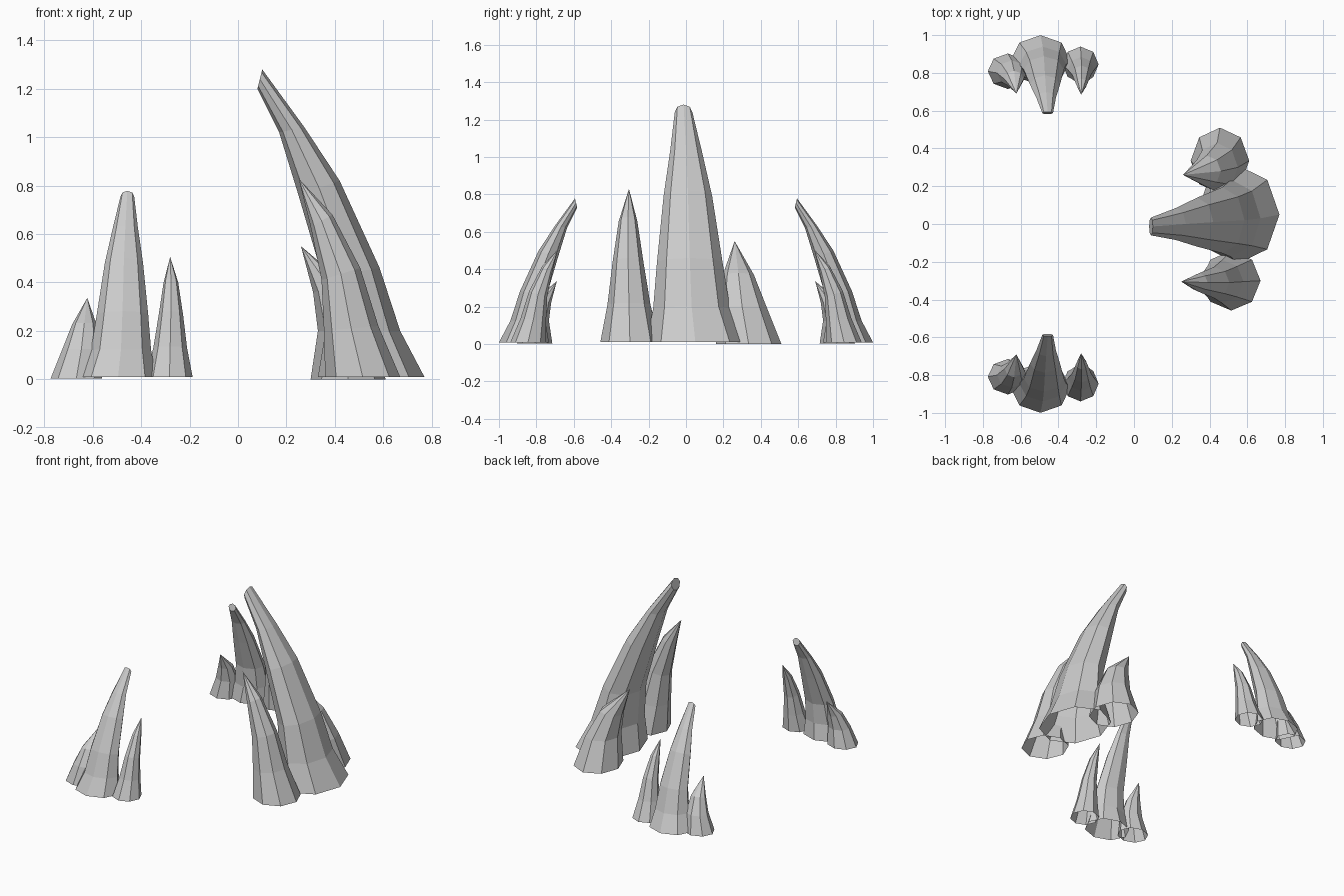
import bpy, bmesh, math
from mathutils import Matrix

cube = bpy.data.objects.get("Cube")
if cube:
    bpy.data.objects.remove(cube, do_unlink=True)

stone = bpy.data.materials.new("pale grey stone")
stone.use_nodes = True
GREY = (0.6, 0.6, 0.6, 1)
stone.diffuse_color = GREY
stone.node_tree.nodes["Principled BSDF"].inputs["Base Color"].default_value = GREY

SIDES = 8

# Each ring: outer x, outer z, inner x, inner z, centre y, half width in y
MAIN = [(.77, .01, .33, .01, .05, .26), (.67, .2, .36, .19, .03, .205),
        (.585, .46, .35, .42, .02, .175), (.42, .82, .25, .76, .01, .13),
        (.275, 1.04, .17, 1.02, 0, .085), (.1, 1.28, .08, 1.2, -.013, .047)]
LOW = [(.61, 0, .3, 0, .335, .175), (.55, .2, .33, .2, .3, .13),
       (.46, .38, .31, .36, .28, .083), (.26, .55, .26, .55, .26, 0)]
MIDDLE = [(.67, .01, .36, .01, -.3, .158), (.58, .22, .355, .2, -.305, .115),
          (.505, .46, .345, .41, -.31, .083), (.39, .68, .3, .63, -.31, .05),
          (.25, .83, .25, .83, -.305, 0)]


def spike(name, rings, matrix):
    """Loft tilted rings into a leaning spike that is open underneath."""
    bm = bmesh.new()
    loops = []
    for ox, oz, ix, iz, cy, ry in rings:
        if ry == 0:
            loops.append([bm.verts.new((ox, cy, oz))])
            continue
        loop = []
        for i in range(SIDES):
            a = math.tau * i / SIDES
            t = (1 + math.cos(a)) / 2
            loop.append(bm.verts.new((ix + (ox - ix) * t, cy + ry * math.sin(a),
                                      iz + (oz - iz) * t)))
        loops.append(loop)
    for low, high in zip(loops, loops[1:]):
        for i in range(SIDES):
            j = (i + 1) % SIDES
            if len(high) == 1:
                bm.faces.new((low[i], low[j], high[0]))
            else:
                bm.faces.new((low[i], low[j], high[j], high[i]))
    if len(loops[-1]) > 1:
        bm.faces.new(loops[-1])
    bm.transform(matrix)
    if matrix.determinant() < 0:
        bmesh.ops.reverse_faces(bm, faces=bm.faces[:])
    mesh = bpy.data.meshes.new(name)
    bm.to_mesh(mesh)
    bm.free()
    mesh.materials.append(stone)
    bpy.context.collection.objects.link(bpy.data.objects.new(name, mesh))


# One large cluster, and a smaller turned copy mirrored front to back
back = (Matrix.Translation((-.465, .533, .003)) @ Matrix.Scale(.606, 4)
        @ Matrix.Rotation(math.pi / 2, 4, "Z"))
mirror = Matrix.Diagonal((1, -1, 1, 1))
clusters = {"large": Matrix.Identity(4), "back": back, "front": mirror @ back}

for place, matrix in clusters.items():
    spike(place + "_main_spike", MAIN, matrix)
    spike(place + "_low_spike", LOW, matrix)
    spike(place + "_middle_spike", MIDDLE, matrix)
